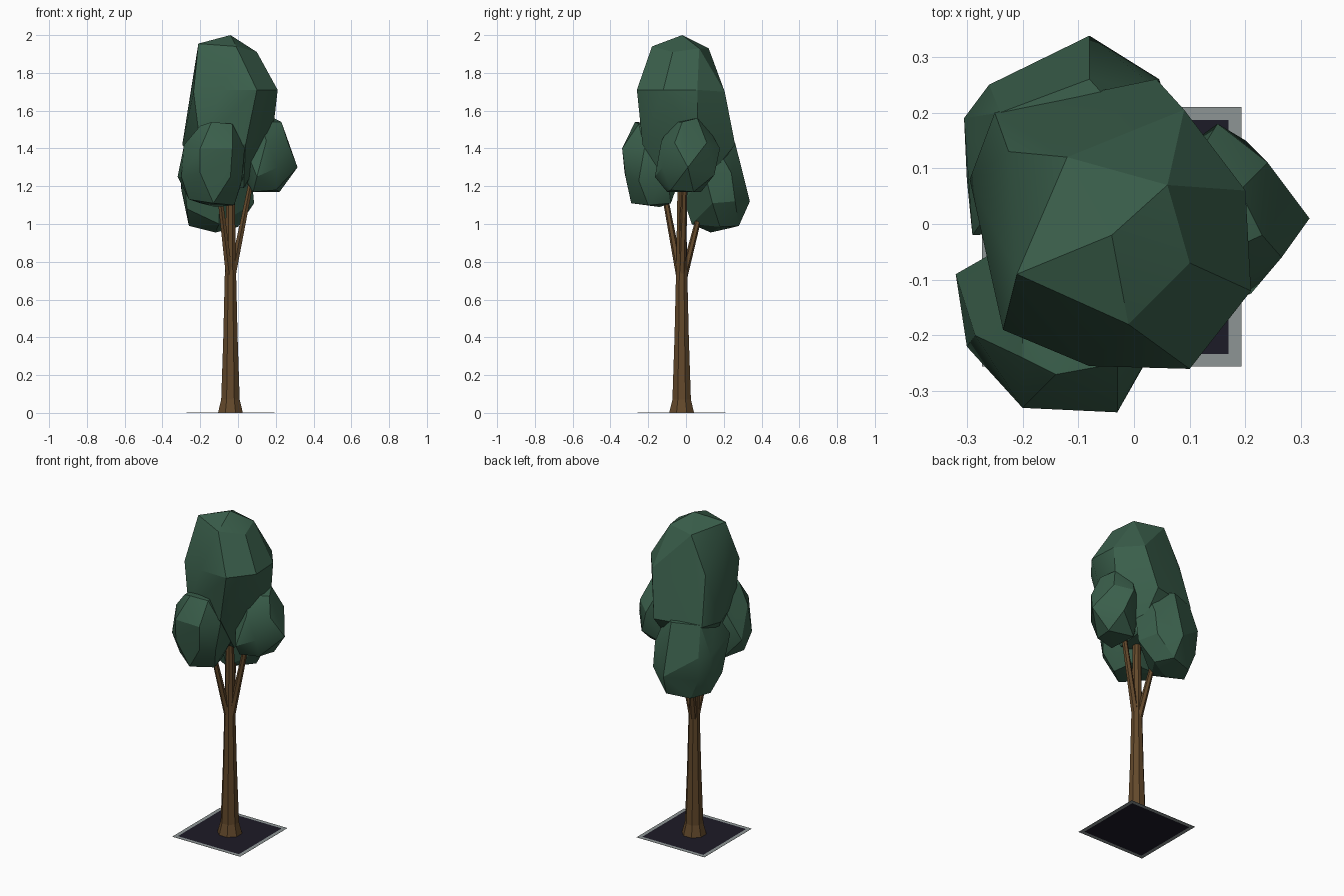
import bpy, bmesh, math

CX, CY = -0.04, -0.023  # trunk axis


def material(name, rgb):
    m = bpy.data.materials.new(name)
    m.diffuse_color = (*rgb, 1)
    return m


LEAF = material("leaf_green", (0.042, 0.113, 0.070))
BARK = material("bark_brown", (0.125, 0.066, 0.024))
SOIL = material("dark_soil", (0.012, 0.0105, 0.020))
STONE = material("grey_stone", (0.27, 0.30, 0.30))


def finish(name, bm, mat, angle=None):
    bmesh.ops.recalc_face_normals(bm, faces=bm.faces)
    me = bpy.data.meshes.new(name)
    bm.to_mesh(me)
    bm.free()
    me.materials.append(mat)
    ob = bpy.data.objects.new(name, me)
    bpy.context.collection.objects.link(ob)
    if angle:
        bpy.ops.object.select_all(action='DESELECT')
        ob.select_set(True)
        bpy.context.view_layer.objects.active = ob
        bpy.ops.object.shade_smooth_by_angle(angle=math.radians(angle))
    return ob


def tube(name, stations, sides):
    """Tapered limb through (x, y, z, radius) stations."""
    bm = bmesh.new()
    rings = []
    for x, y, z, r in stations:
        rings.append([bm.verts.new((x + r * math.cos(2 * math.pi * (i + .5) / sides),
                                    y + r * math.sin(2 * math.pi * (i + .5) / sides), z))
                      for i in range(sides)])
    for a, b in zip(rings, rings[1:]):
        for i in range(sides):
            j = (i + 1) % sides
            bm.faces.new((a[i], a[j], b[j], b[i]))
    bm.faces.new(rings[0])
    bm.faces.new(rings[-1])
    return finish(name, bm, BARK)


def leaf_clump(name, points):
    """Faceted clump wrapped around its corner points."""
    bm = bmesh.new()
    for p in points:
        bm.verts.new(p)
    res = bmesh.ops.convex_hull(bm, input=bm.verts)
    loose = {g for g in res["geom_interior"] + res["geom_unused"]
             if isinstance(g, bmesh.types.BMVert)}
    bmesh.ops.delete(bm, geom=list(loose), context='VERTS')
    bmesh.ops.dissolve_limit(bm, angle_limit=math.radians(8), verts=bm.verts, edges=bm.edges)
    return finish(name, bm, LEAF, 25)


# Planter: thin soil sheet inside a thin stone frame
def square(bm, half, z):
    return [bm.verts.new((CX + half * sx, CY + half * sy, z))
            for sx, sy in ((-1, -1), (1, -1), (1, 1), (-1, 1))]


def band(bm, loops):
    for a, b in zip(loops, loops[1:]):
        for i in range(4):
            j = (i + 1) % 4
            bm.faces.new((a[i], a[j], b[j], b[i]))


bm = bmesh.new()
loops = [square(bm, h, z) for h, z in ((0.21, 0), (0.233, 0), (0.233, 0.001), (0.21, 0.001))]
band(bm, loops + loops[:1])
finish("planter_frame", bm, STONE)

bm = bmesh.new()
lo, hi = square(bm, 0.21, 0), square(bm, 0.21, 0.001)
bm.faces.new(lo)
bm.faces.new(hi)
band(bm, [lo, hi])
finish("planter_soil", bm, SOIL)

# Trunk and branches
tube("trunk", [(CX, CY, 0.001, 0.071), (CX, CY, 0.07, 0.053), (CX, CY, 0.4, 0.041),
               (CX, CY, 0.75, 0.032), (CX, CY, 1.3, 0.022)], 8)
for name, tip in (("branch_right", (0.085, -0.005, 1.3)),
                  ("branch_front", (-0.105, -0.125, 1.22)),
                  ("branch_back", (-0.085, 0.085, 1.10))):
    tube(name, [(CX, CY, 0.68, 0.022), (*tip, 0.014)], 6)

# Main crown: top facets, shoulder, skirt and underside
leaf_clump("main_crown", [
    (-0.04, -0.02, 2.0), (-0.21, -0.09, 1.955), (-0.01, -0.18, 1.94),
    (-0.12, 0.12, 1.93), (0.06, 0.07, 1.93), (0.10, -0.07, 1.91),
    (-0.235, -0.19, 1.70), (-0.08, -0.255, 1.71), (0.10, -0.26, 1.71),
    (0.21, -0.12, 1.71), (0.20, 0.06, 1.71), (0.09, 0.205, 1.70), (-0.225, 0.13, 1.71),
    (-0.295, 0.08, 1.42), (-0.25, 0.20, 1.42), (0.04, 0.26, 1.42), (0.18, 0.06, 1.45),
    (0.15, -0.10, 1.47), (0.04, -0.23, 1.42), (-0.20, -0.20, 1.42),
    (0.03, -0.08, 1.19), (-0.14, -0.07, 1.2), (-0.12, 0.10, 1.2), (0.04, 0.08, 1.2)])

# Lower leaf clumps, listed from the top facets down
leaf_clump("front_leaf_clump", [
    (-0.20, -0.24, 1.52), (-0.14, -0.27, 1.54), (-0.03, -0.25, 1.53),
    (-0.06, -0.10, 1.53), (-0.20, -0.10, 1.52),
    (-0.285, -0.20, 1.42), (-0.20, -0.33, 1.40), (-0.03, -0.338, 1.40),
    (0.035, -0.22, 1.40), (0.0, -0.05, 1.40), (-0.25, -0.05, 1.40),
    (-0.32, -0.09, 1.25), (-0.30, -0.22, 1.25), (-0.20, -0.325, 1.27), (-0.04, -0.32, 1.25),
    (0.02, -0.25, 1.23), (0.03, -0.10, 1.25), (-0.10, -0.03, 1.25),
    (-0.26, -0.20, 1.13), (-0.13, -0.29, 1.11), (-0.02, -0.20, 1.10),
    (-0.12, -0.14, 1.09), (-0.20, -0.08, 1.11), (-0.05, -0.08, 1.11)])
leaf_clump("right_leaf_clump", [
    (0.12, -0.07, 1.54), (0.19, 0.06, 1.56), (0.23, -0.02, 1.54), (0.10, 0.10, 1.54),
    (0.265, -0.06, 1.43), (0.24, 0.11, 1.43), (0.15, 0.18, 1.40),
    (0.15, -0.13, 1.44), (0.04, 0.10, 1.40), (0.04, -0.08, 1.40),
    (0.315, 0.01, 1.30), (0.20, 0.15, 1.26), (0.21, -0.125, 1.30),
    (0.10, -0.165, 1.25), (0.03, 0.05, 1.25),
    (0.22, 0.04, 1.17), (0.20, -0.08, 1.18), (0.08, -0.10, 1.17), (0.07, 0.08, 1.17)])
leaf_clump("back_leaf_clump", [
    (-0.24, 0.05, 1.45), (-0.24, 0.20, 1.43), (-0.08, 0.26, 1.43), (0.02, 0.15, 1.43),
    (-0.29, -0.02, 1.31), (-0.305, 0.19, 1.25), (-0.26, 0.25, 1.25),
    (-0.08, 0.30, 1.28), (0.045, 0.24, 1.27), (0.07, 0.10, 1.27),
    (-0.30, 0.08, 1.18), (-0.25, 0.24, 1.10), (-0.08, 0.338, 1.12),
    (0.045, 0.26, 1.12), (0.085, 0.14, 1.11), (-0.10, -0.01, 1.12), (-0.27, 0.03, 1.08),
    (-0.26, 0.13, 0.99), (-0.20, 0.24, 0.98), (-0.06, 0.28, 0.99),
    (-0.12, 0.13, 0.955), (0.0, 0.18, 0.985), (-0.10, 0.03, 1.0)])
